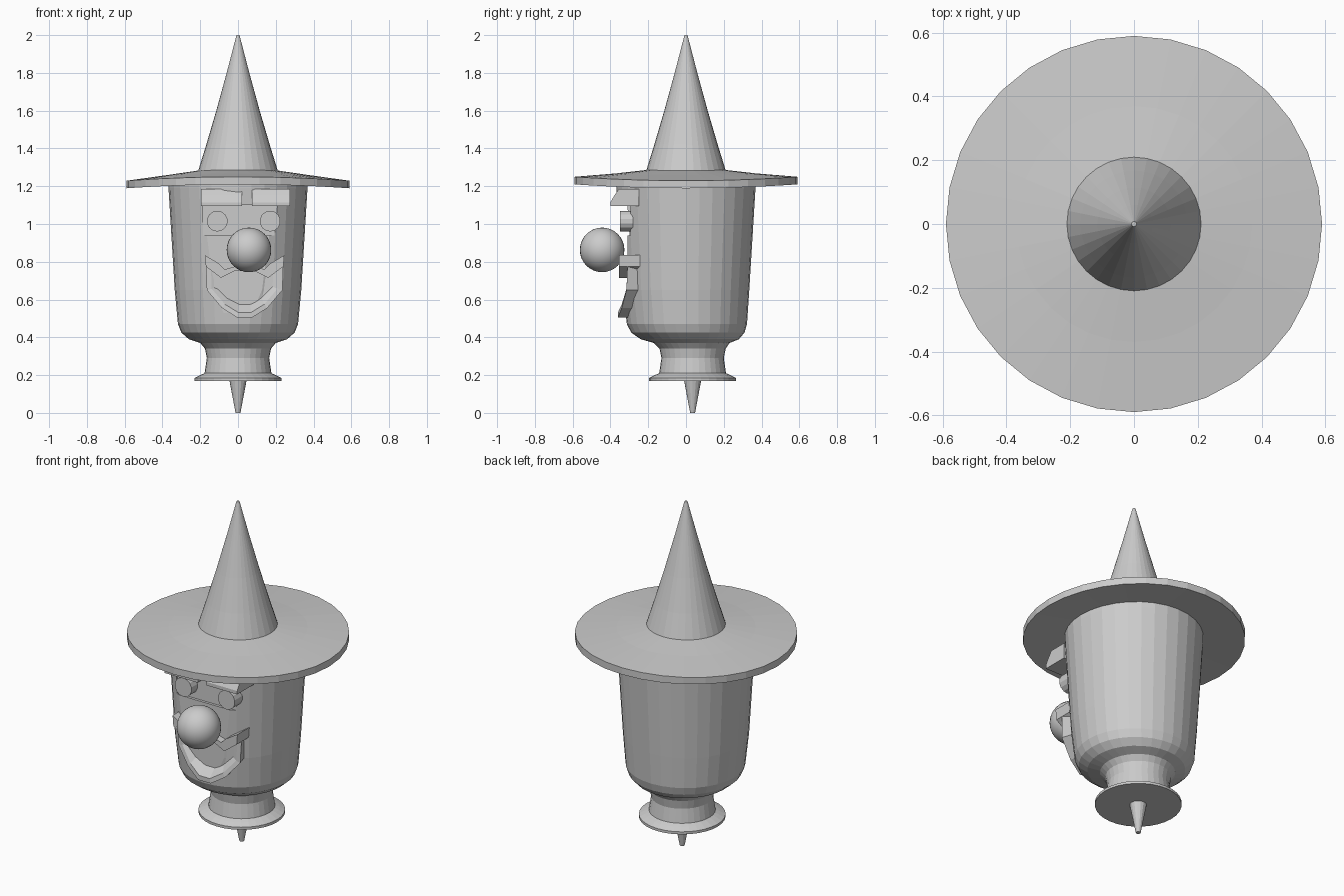
import bpy, bmesh, math
from mathutils import Matrix

if "Cube" in bpy.data.objects:
    bpy.data.objects.remove(bpy.data.objects["Cube"])


def finish(bm, name, smooth=False):
    bmesh.ops.recalc_face_normals(bm, faces=bm.faces)
    me = bpy.data.meshes.new(name)
    bm.to_mesh(me)
    bm.free()
    for p in me.polygons:
        p.use_smooth = smooth
    ob = bpy.data.objects.new(name, me)
    bpy.context.collection.objects.link(ob)
    return ob


def lathe(name, profile, n=32, droop=0.0):
    """Revolve (radius, z, y centre) points; droop lowers the x sides."""
    bm = bmesh.new()
    rings = []
    for r, z, yc in profile:
        if r == 0:
            rings.append([bm.verts.new((0, yc, z))] * n)
        else:
            ring = []
            for i in range(n):
                a = 2 * math.pi * i / n
                x = r * math.cos(a)
                ring.append(bm.verts.new((x, yc + r * math.sin(a), z - droop * x * x)))
            rings.append(ring)
    for a, b in zip(rings, rings[1:]):
        for i in range(n):
            j = (i + 1) % n
            bm.faces.new(list(dict.fromkeys((a[i], a[j], b[j], b[i]))))
    return finish(bm, name)


def box(name, lo, hi):
    bm = bmesh.new()
    bmesh.ops.create_cube(bm, size=1)
    for v in bm.verts:
        v.co = [(l + h) / 2 + c * (h - l) for l, h, c in zip(lo, hi, v.co)]
    return finish(bm, name)


def prism(name, points, fixed, lo, hi):
    """Extrude a 2D outline along axis 'fixed' (0 = x, 1 = y)."""
    bm = bmesh.new()
    place = (lambda p, t: (t, p[0], p[1])) if fixed == 0 else (lambda p, t: (p[0], t, p[1]))
    a = [bm.verts.new(place(p, lo)) for p in points]
    b = [bm.verts.new(place(p, hi)) for p in points]
    bm.faces.new(a)
    bm.faces.new(b[::-1])
    for i in range(len(a)):
        j = (i + 1) % len(a)
        bm.faces.new((a[i], b[i], b[j], a[j]))
    return finish(bm, name)


# head with neck and base flange
head = lathe("head", [
    (0, .17, .035), (.23, .17, .035), (.23, .185, .035), (.2, .2, .035),
    (.177, .21, .035), (.165, .29, .035), (.175, .34, .035), (.2, .37, .03),
    (.26, .39, .02), (.3, .425, .01), (.318, .47, .005), (.335, .65, 0),
    (.368, 1.19, 0), (.368, 1.235, 0), (0, 1.235, 0)])

# flat face area and deeper eye recess
for lo, hi in (((-.4, -.6, .53), (.4, -.31, 1.1)),
               ((-.185, -.6, .94), (.245, -.295, 1.1))):
    cutter = box("face_cutter", lo, hi)
    cutter.hide_render = True
    mod = head.modifiers.new("face_cut", 'BOOLEAN')
    mod.operation = 'DIFFERENCE'
    mod.solver = 'EXACT'
    mod.object = cutter
    bpy.context.view_layer.objects.active = head
    bpy.ops.object.modifier_apply(modifier=mod.name)
    bpy.data.objects.remove(cutter)

# stake under the base
lathe("stake", [(0, 0, .035), (.013, 0, .035), (.046, .175, .035), (0, .175, .035)], 16)

# hat
lathe("hat_brim", [(0, 1.285, 0), (.2, 1.287, 0), (.37, 1.268, 0), (.59, 1.25, 0),
                   (.59, 1.21, 0), (.37, 1.222, 0), (0, 1.222, 0)], 32, .06)
lathe("hat_cone", [(0, 1.27, 0), (.213, 1.275, 0), (.168, 1.42, 0), (.115, 1.6, 0),
                   (.06, 1.8, 0), (.008, 2, 0), (0, 2, 0)])

# eyes and brows
for side, ex, b0, b1 in (("left", -.11, -.195, .02), ("right", .17, .075, .275)):
    bm = bmesh.new()
    bmesh.ops.create_cone(bm, cap_ends=True, segments=14, radius1=.055, radius2=.055, depth=.07,
                          matrix=Matrix.Translation((ex, -.315, 1.015)) @ Matrix.Rotation(math.pi / 2, 4, 'X'))
    finish(bm, "eye_" + side)
    prism("brow_" + side, [(-.25, 1.095), (-.4, 1.095), (-.4, 1.115), (-.38, 1.15),
                           (-.355, 1.185), (-.25, 1.185)], 0, b0, b1)

# nose
bm = bmesh.new()
bmesh.ops.create_uvsphere(bm, u_segments=32, v_segments=16, radius=.118,
                          matrix=Matrix.Translation((.058, -.444, .863)))
finish(bm, "nose", True)

# upper lip
prism("upper_lip", [(-.175, .835), (-.1, .79), (-.07, .76), (.035, .79), (.14, .76),
                    (.17, .79), (.245, .835), (.24, .775), (.16, .715), (.09, .75),
                    (-.02, .75), (-.09, .715), (-.17, .775)], 1, -.355, -.24)

# lower lip and sloping mouth floor: half outline mirrored about x = 0.035
MID = .035
half = [(.205, .78, -.31), (.2, .65, -.315), (.12, .555, -.34), (.04, .505, -.36)]
outer = half + [(-x, z, y) for x, z, y in half[::-1]]
bm = bmesh.new()
rows = [[], [], [], []]
for x, z, y in outer:
    zi = .7 + (z - .7) * .86
    for row, co in zip(rows, ((x * .85, -.22, z), (x, y, z), (x * .87, y, zi),
                              (x * .74, -.305, .7 + (z - .7) * .62))):
        row.append(bm.verts.new((MID + co[0], co[1], co[2])))
for a, b in zip(rows, rows[1:]):
    for i in range(len(a) - 1):
        bm.faces.new((a[i], a[i + 1], b[i + 1], b[i]))
bm.faces.new(rows[3])
finish(bm, "mouth")
